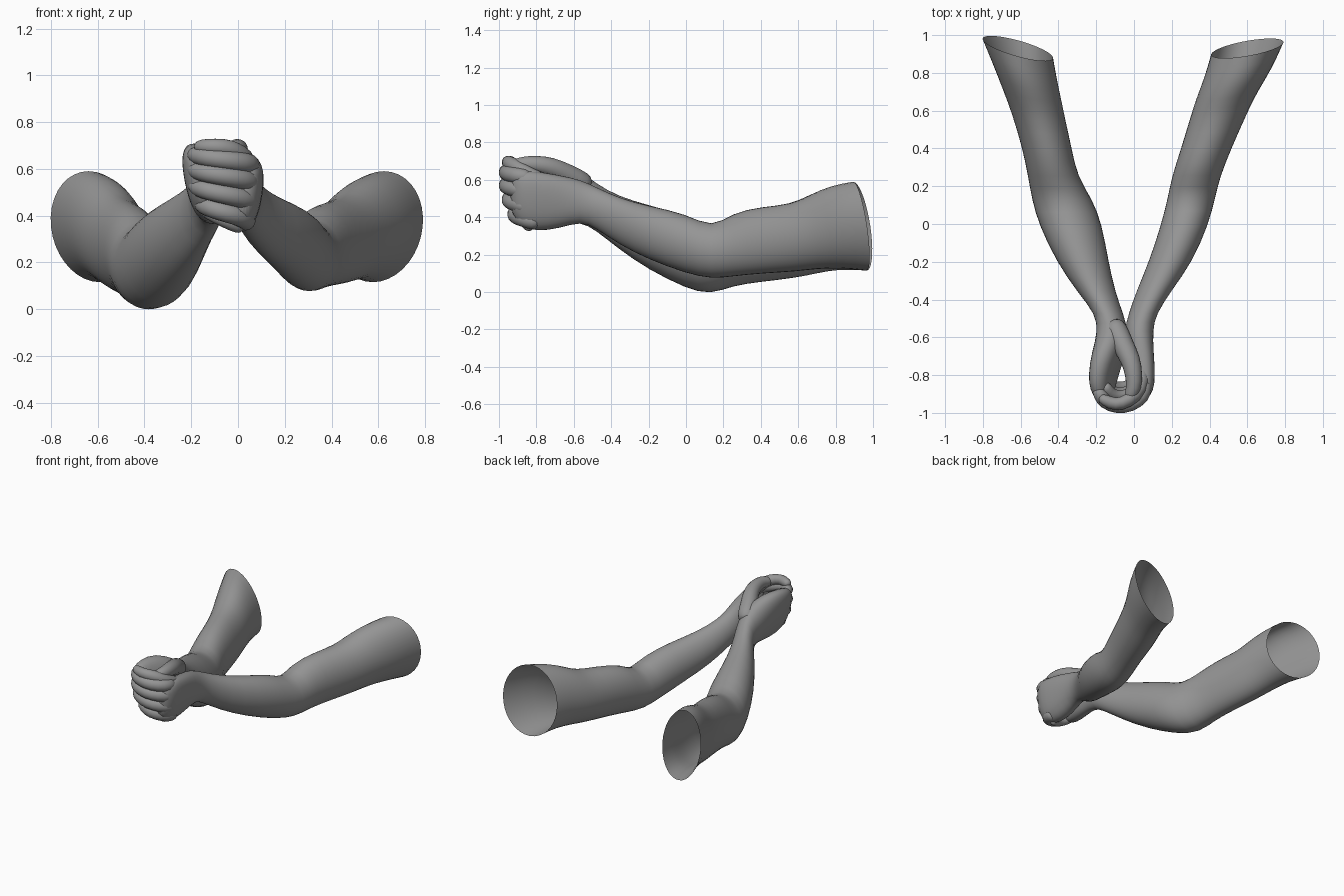
import bpy
import bmesh
from math import cos, sin, pi, copysign
from mathutils import Vector

default_cube = bpy.data.objects.get("Cube")
if default_cube:
    bpy.data.objects.remove(default_cube, do_unlink=True)

# One plain grey for everything
grey = bpy.data.materials.new("matte grey")
grey.use_nodes = True
grey.diffuse_color = (0.3, 0.3, 0.3, 1)
shader = next(n for n in grey.node_tree.nodes if n.type == 'BSDF_PRINCIPLED')
shader.inputs["Base Color"].default_value = grey.diffuse_color
shader.inputs["Roughness"].default_value = 0.8

SIDES = 18


def make_object(name, bm):
    """Turn a bmesh into a smooth object with the shared material."""
    bmesh.ops.recalc_face_normals(bm, faces=bm.faces)
    mesh = bpy.data.meshes.new(name)
    bm.to_mesh(mesh)
    bm.free()
    mesh.materials.append(grey)
    for face in mesh.polygons:
        face.use_smooth = True
    obj = bpy.data.objects.new(name, mesh)
    bpy.context.collection.objects.link(obj)
    smooth = obj.modifiers.new("smooth", 'SUBSURF')
    smooth.levels = smooth.render_levels = 1
    return obj


def skin(bm, rings, close_start):
    """Bridge a list of vertex rings and cap the far end."""
    for a, b in zip(rings, rings[1:]):
        count = len(a)
        for i in range(count):
            j = (i + 1) % count
            bm.faces.new((a[i], a[j], b[j], b[i]))
    bm.faces.new(rings[-1])
    if close_start:
        bm.faces.new(rings[0])


def squared(value, power):
    """Push an oval towards a rounded box when power is below one."""
    return copysign(abs(value) ** power, value)


def arm(name, sections, cut_slope, shoulder_lean, hand_lean):
    """Loft oval sections (y, x range, z range) from open shoulder to knuckles."""
    bm = bmesh.new()
    rings = []
    for y, left, right, low, high in sections:
        cx, cz = (left + right) / 2, (low + high) / 2
        hx, hz = (right - left) / 2 * 1.02, (high - low) / 2 * 1.02
        # The shoulder cut is slanted, and the slant fades towards the elbow
        slant = max(0, (y - 0.4) / 0.53)
        is_palm = y < -0.6
        lean = hand_lean if is_palm else shoulder_lean * slant
        power = 0.82 if is_palm else 1
        ring = []
        for i in range(SIDES):
            angle = 2 * pi * i / SIDES
            dx = hx * squared(cos(angle), power)
            dz = hz * squared(sin(angle), power)
            dy = slant * (cut_slope * dx - 0.15 * dz)
            ring.append(bm.verts.new((cx + dx + lean * dz, y + dy, cz + dz)))
        rings.append(ring)
    skin(bm, rings, False)
    return make_object(name, bm)


def digit(name, path, base, tip):
    """Tapered finger tube with rounded ends along a path."""
    points = [Vector(p) for p in path]
    first = (points[0] - points[1]).normalized() * base * 0.6
    last = (points[-1] - points[-2]).normalized() * tip * 0.8
    stations = [(points[0] + first, base * 0.6)]
    for i, p in enumerate(points):
        stations.append((p, base + (tip - base) * i / (len(points) - 1)))
    stations.append((points[-1] + last, tip * 0.55))
    bm = bmesh.new()
    rings = []
    for k, (p, radius) in enumerate(stations):
        before = stations[max(k - 1, 0)][0]
        after = stations[min(k + 1, len(stations) - 1)][0]
        along = (after - before).normalized()
        side = along.cross(Vector((0, 0, 1))).normalized()
        up = side.cross(along)
        angles = [2 * pi * i / 10 for i in range(10)]
        rings.append([bm.verts.new(p + radius * (side * cos(a) + up * sin(a)))
                      for a in angles])
    skin(bm, rings, True)
    return make_object(name, bm)


# Left arm: shoulder, elbow, wrist, palm
arm("left_arm", [
    (.93, .41, .79, .115, .59),
    (.8, .375, .73, .13, .57),
    (.68, .33, .65, .125, .52),
    (.58, .3, .6, .11, .47),
    (.4, .25, .515, .1, .455),
    (.25, .2, .455, .085, .425),
    (.14, .18, .43, .07, .34),
    (0, .145, .395, .1, .42),
    (-.2, .08, .31, .175, .46),
    (-.35, .015, .2, .25, .5),
    (-.48, -.03, .115, .34, .56),
    (-.56, -.05, .1, .38, .6),
    (-.68, -.05, .1, .34, .625),
    (-.8, -.04, .105, .325, .645),
    (-.88, -.025, .1, .35, .65),
    (-.94, 0, .06, .42, .6),
], .2, .1, .15)

# Right arm
arm("right_arm", [
    (.93, -.8, -.43, .115, .59),
    (.8, -.74, -.41, .125, .57),
    (.68, -.69, -.385, .1, .52),
    (.57, -.645, -.365, .075, .47),
    (.4, -.59, -.33, .055, .45),
    (.25, -.56, -.3, .035, .41),
    (.13, -.54, -.22, -.015, .34),
    (0, -.505, -.17, .02, .41),
    (-.2, -.41, -.135, .12, .465),
    (-.36, -.3, -.1, .23, .51),
    (-.48, -.2, -.055, .33, .58),
    (-.57, -.195, -.03, .38, .65),
    (-.68, -.215, -.05, .36, .71),
    (-.8, -.23, -.095, .37, .71),
    (-.88, -.225, -.11, .42, .69),
    (-.94, -.19, -.13, .48, .65),
], -.3, -.1, -.2)

# Clasped fingers: start height, end height, setback and width of each
fingers = {
    "index": (.615, .66, -.015, 1),
    "middle": (.54, .595, -.015, 1),
    "ring": (.455, .525, 0, .97),
    "little": (.375, .45, .03, .8),
}
for finger, (start, end, back, width) in fingers.items():
    outer = [(.055, -.84), (.045, -.9), (-.02, -.943),
             (-.09, -.952), (-.155, -.93), (-.185, -.88)]
    steps = len(outer) - 1
    digit("left_" + finger + "_finger",
          [(-.04 + (x + .04) * width, y + back, start + (end - start) * i / steps)
           for i, (x, y) in enumerate(outer)], .047, .04)
    # The other hand's fingers fold up inside the clasp
    inner = [(-.15, -.85), (-.12, -.89), (-.06, -.9), (0, -.87)]
    digit("right_" + finger + "_finger",
          [(x, y + back, end - .01 - .03 * i) for i, (x, y) in enumerate(inner)],
          .036, .03)

# Thumbs crossing over the top
digit("right_thumb", [(-.1, -.55, .58), (-.06, -.64, .63), (-.015, -.72, .67),
                      (0, -.8, .685), (0, -.87, .685), (-.02, -.91, .68)], .068, .036)
digit("left_thumb", [(.02, -.62, .55), (.045, -.78, .59), (.035, -.88, .65),
                     (-.03, -.94, .69), (-.1, -.96, .695), (-.16, -.93, .695)], .05, .034)
